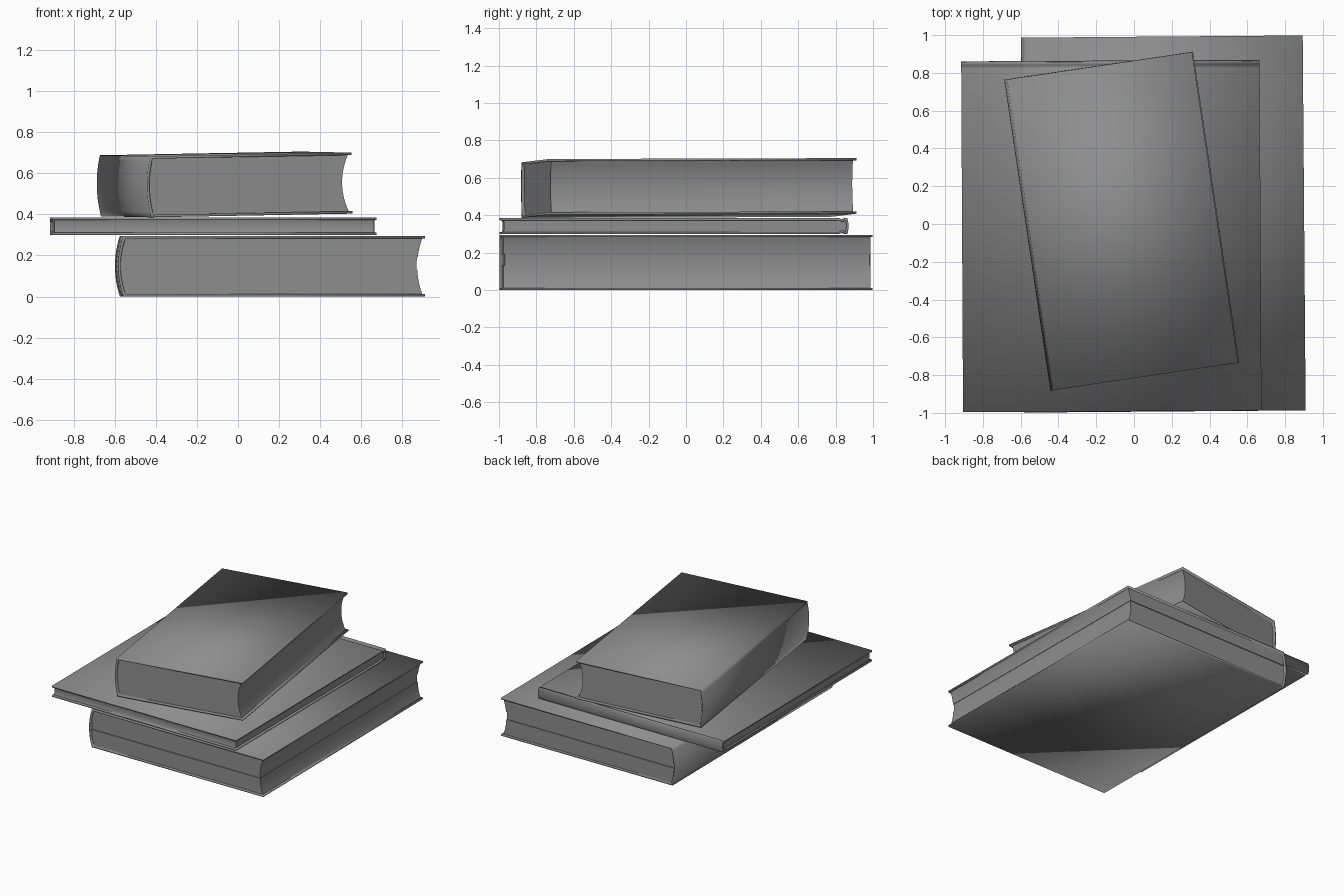
import bpy, bmesh, math
from mathutils import Matrix

if "Cube" in bpy.data.objects:
    bpy.data.objects.remove(bpy.data.objects["Cube"])

N = 12  # steps along each curved edge

grey = bpy.data.materials.new("dark_grey")
grey.diffuse_color = (0.27, 0.27, 0.27, 1)
grey.use_nodes = True
grey.node_tree.nodes["Principled BSDF"].inputs["Base Color"].default_value = grey.diffuse_color


def bow(u, v0, v1, lo, hi, depth, n=N):
    """Shallow vertical curve between v0 and v1, cut from a full bow spanning lo..hi."""
    pts = []
    for i in range(n + 1):
        v = v0 + (v1 - v0) * i / n
        s = 2 * (v - lo) / (hi - lo) - 1
        pts.append((u - depth * (1 - s * s), v))
    return pts


def ribbon(name, a, b, length, mat, soft=False):
    """Solid made by filling between two paths in the u-v plane and extruding along y."""
    bm = bmesh.new()
    h = length / 2
    a0, b0, a1, b1 = [[bm.verts.new((u, y, v)) for u, v in p]
                      for y in (-h, h) for p in (a, b)]
    for i in range(len(a) - 1):
        for p, q in ((a0, b0), (b0, b1), (b1, a1), (a1, a0)):
            bm.faces.new((p[i], p[i + 1], q[i + 1], q[i]))
    for i in (0, -1):
        bm.faces.new((a0[i], b0[i], b1[i], a1[i]))
    bmesh.ops.recalc_face_normals(bm, faces=bm.faces)
    me = bpy.data.meshes.new(name)
    bm.to_mesh(me)
    bm.free()
    me.materials.append(grey)
    ob = bpy.data.objects.new(name, me)
    bpy.context.collection.objects.link(ob)
    ob.matrix_world = mat
    bpy.ops.object.select_all(action='DESELECT')
    ob.select_set(True)
    bpy.context.view_layer.objects.active = ob
    if soft:   # covers are shaded smooth right across their edges
        bpy.ops.object.shade_smooth()
    else:
        bpy.ops.object.shade_smooth_by_angle(angle=math.radians(30))


def book(name, W, L, H, bulge, loc, rz, ry=0, rx=0, t=0.012, inset=0.012,
         hollow=0.025, groove=0.0, bands=((0, 1),)):
    mat = (Matrix.Translation(loc) @ Matrix.Rotation(math.radians(rz), 4, 'Z')
           @ Matrix.Rotation(ry, 4, 'Y') @ Matrix.Rotation(rx, 4, 'X'))
    s, e = -W / 2, W / 2

    # cover: two boards joined by a rounded spine, with an optional hinge groove
    def hinge(top, off):
        if not groove:
            return []
        prof = [(0.042, 0), (0.034, 0.5), (0.025, 1), (0.016, 0.5), (0.009, 0)]
        sign = -1 if top else 1
        base = H - off if top else off
        return [(s + u, base + sign * groove * d) for u, d in prof]

    def path(off):
        return ([(e, H - off)] + hinge(True, off)
                + bow(s + off, H - off, off, off, H - off, bulge)
                + hinge(False, off)[::-1] + [(e, off)])

    ribbon(name + "_cover", path(0), path(t), L, mat, soft=True)

    # page block: rounded at the spine, hollow at the fore edge
    lo, hi = t, H - t
    for i, (f0, f1) in enumerate(bands):
        v0, v1 = lo + (hi - lo) * f0, lo + (hi - lo) * f1
        gap = 0.006 if i == 1 else 0
        ribbon(f"{name}_pages_{i + 1}",
               bow(s + t, v0, v1, lo, hi, bulge),
               bow(e - inset - gap / 2, v0, v1, lo, hi, hollow),
               L - 2 * inset - 2 * gap, mat)


# thick bottom book, spine on the left, a recessed band in the pages
book("bottom_book", 1.468, 1.985, 0.295, 0.024, (0.167, 0, 0), 0.45,
     bands=((0, 0.44), (0.44, 0.66), (0.66, 1)))

# thin middle book, spine at the back
book("middle_book", 1.85, 1.58, 0.085, 0.007, (-0.12, -0.067, 0.299), -89.7,
     hollow=0.004, groove=0.008)

# thick top book, turned and leaning slightly
book("top_book", 0.99, 1.663, 0.297, 0.018, (-0.055, 0.017, 0.397), 8.45,
     ry=-0.018, rx=0.003, inset=0.016, hollow=0.03)
